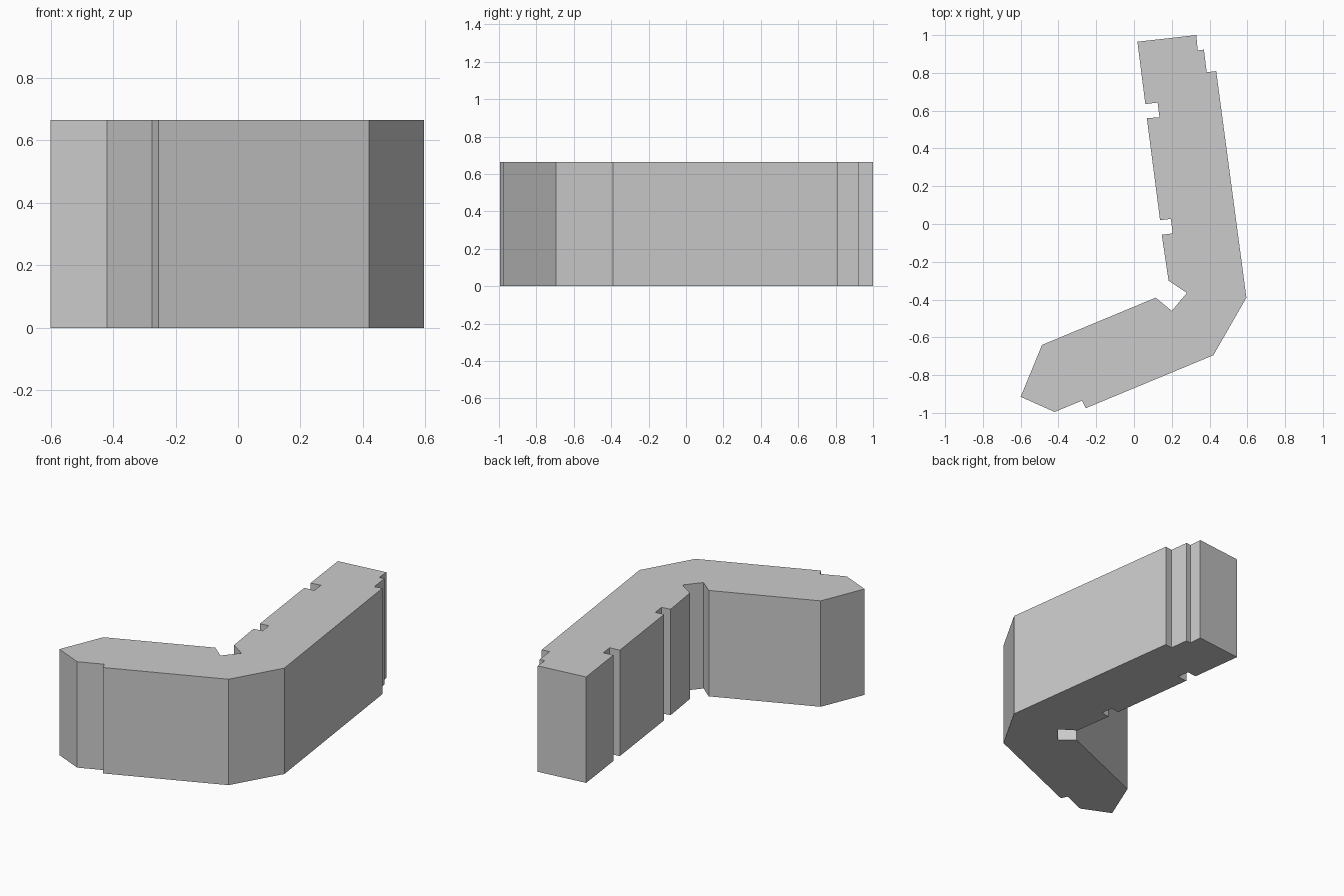
import bpy
import bmesh

default = bpy.data.objects.get("Cube")
if default:
    bpy.data.objects.remove(default, do_unlink=True)

HEIGHT = 0.665

# Plain grey material
grey = bpy.data.materials.new("plain grey")
grey.use_nodes = True
colour = (0.6, 0.6, 0.6, 1)
grey.diffuse_color = colour
grey.node_tree.nodes["Principled BSDF"].inputs["Base Color"].default_value = colour

# Footprint, counterclockwise
short_wing_front = [(-0.6, -0.915), (-0.42, -0.995), (-0.275, -0.935), (-0.255, -0.975)]
outer_corner = [(0.42, -0.695), (0.595, -0.39)]
stepped_end = [(0.435, 0.81), (0.385, 0.803), (0.37, 0.923), (0.337, 0.919),
               (0.33, 1.0), (0.018, 0.965)]
upper_recess = [(0.06, 0.635), (0.125, 0.643), (0.135, 0.565), (0.068, 0.56)]
lower_recess = [(0.138, 0.02), (0.195, 0.027), (0.205, -0.05), (0.147, -0.057)]
inner_corner = [(0.183, -0.3), (0.28, -0.365), (0.2, -0.46), (0.115, -0.39)]
short_wing_back = [(-0.487, -0.64)]
outline = (short_wing_front + outer_corner + stepped_end + upper_recess
           + lower_recess + inner_corner + short_wing_back)

# Extrude the footprint into a closed block
bm = bmesh.new()
base = bm.faces.new([bm.verts.new((x, y, 0)) for x, y in outline])
extruded = bmesh.ops.extrude_face_region(bm, geom=[base], use_keep_orig=True)
top_verts = [v for v in extruded["geom"] if isinstance(v, bmesh.types.BMVert)]
bmesh.ops.translate(bm, verts=top_verts, vec=(0, 0, HEIGHT))
bmesh.ops.recalc_face_normals(bm, faces=bm.faces)

mesh = bpy.data.meshes.new("building_block")
bm.to_mesh(mesh)
bm.free()
mesh.materials.append(grey)
block = bpy.data.objects.new("building_block", mesh)
bpy.context.collection.objects.link(block)
